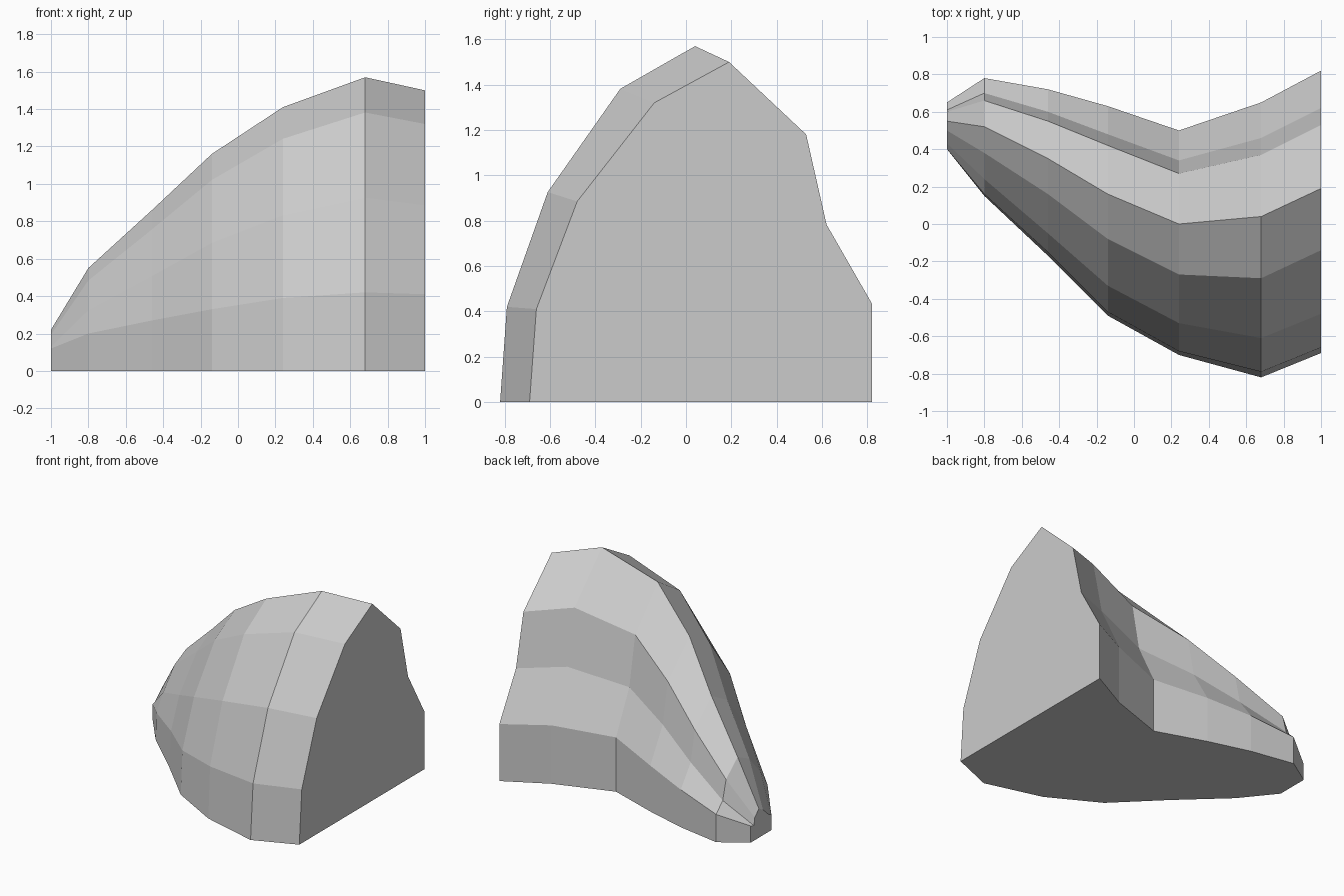
import bpy
import bmesh

cube = bpy.data.objects.get("Cube")
if cube:
    bpy.data.objects.remove(cube, do_unlink=True)

stone = bpy.data.materials.new("grey_stone")
stone.use_nodes = True
GREY = (0.6, 0.6, 0.6, 1)
stone.diffuse_color = GREY
stone.node_tree.nodes["Principled BSDF"].inputs["Base Color"].default_value = GREY

# Stations along the ridge
xs = (-1, -0.8, -0.46, -0.14, 0.24, 0.68, 1)

# Long rails running from the narrow tip to the broad end: depth, then height
crest = (0.22, 0.55, 0.86, 1.16, 1.41, 1.57, 1.5)
shoulder = (0.12, 0.2, 0.27, 0.33, 0.39, 0.42, 0.41)
ground = [0] * len(xs)


def scaled(factor):
    return [h * factor for h in crest]


rails = (
    ((0.4, 0.15, -0.17, -0.49, -0.7, -0.82, -0.69), ground),
    ((0.4, 0.16, -0.15, -0.47, -0.68, -0.79, -0.66), shoulder),
    ((0.43, 0.24, -0.05, -0.33, -0.53, -0.61, -0.48), scaled(0.59)),
    ((0.5, 0.38, 0.16, -0.08, -0.27, -0.29, -0.14), scaled(0.88)),
    ((0.55, 0.52, 0.35, 0.16, 0, 0.04, 0.19), crest),
    ((0.6, 0.66, 0.55, 0.42, 0.27, 0.37, 0.53), scaled(0.787)),
    ((0.61, 0.7, 0.6, 0.48, 0.34, 0.46, 0.62), scaled(0.522)),
    ((0.65, 0.78, 0.72, 0.63, 0.5, 0.65, 0.82), [h * 1.06 for h in shoulder]),
    ((0.65, 0.78, 0.72, 0.63, 0.5, 0.65, 0.82), ground),
)

# Skin between neighbouring rails
bm = bmesh.new()
grid = [[bm.verts.new(p) for p in zip(xs, ys, zs)] for ys, zs in rails]
for a, b in zip(grid, grid[1:]):
    for i in range(len(xs) - 1):
        bm.faces.new((a[i], a[i + 1], b[i + 1], b[i]))

# Flat end walls and underside
for end in (0, -1):
    bm.faces.new([rail[end] for rail in grid])
bm.faces.new(grid[0] + grid[-1][::-1])
bmesh.ops.recalc_face_normals(bm, faces=bm.faces)

mesh = bpy.data.meshes.new("rock_ridge")
bm.to_mesh(mesh)
bm.free()
mesh.materials.append(stone)
rock = bpy.data.objects.new("rock_ridge", mesh)
bpy.context.collection.objects.link(rock)
